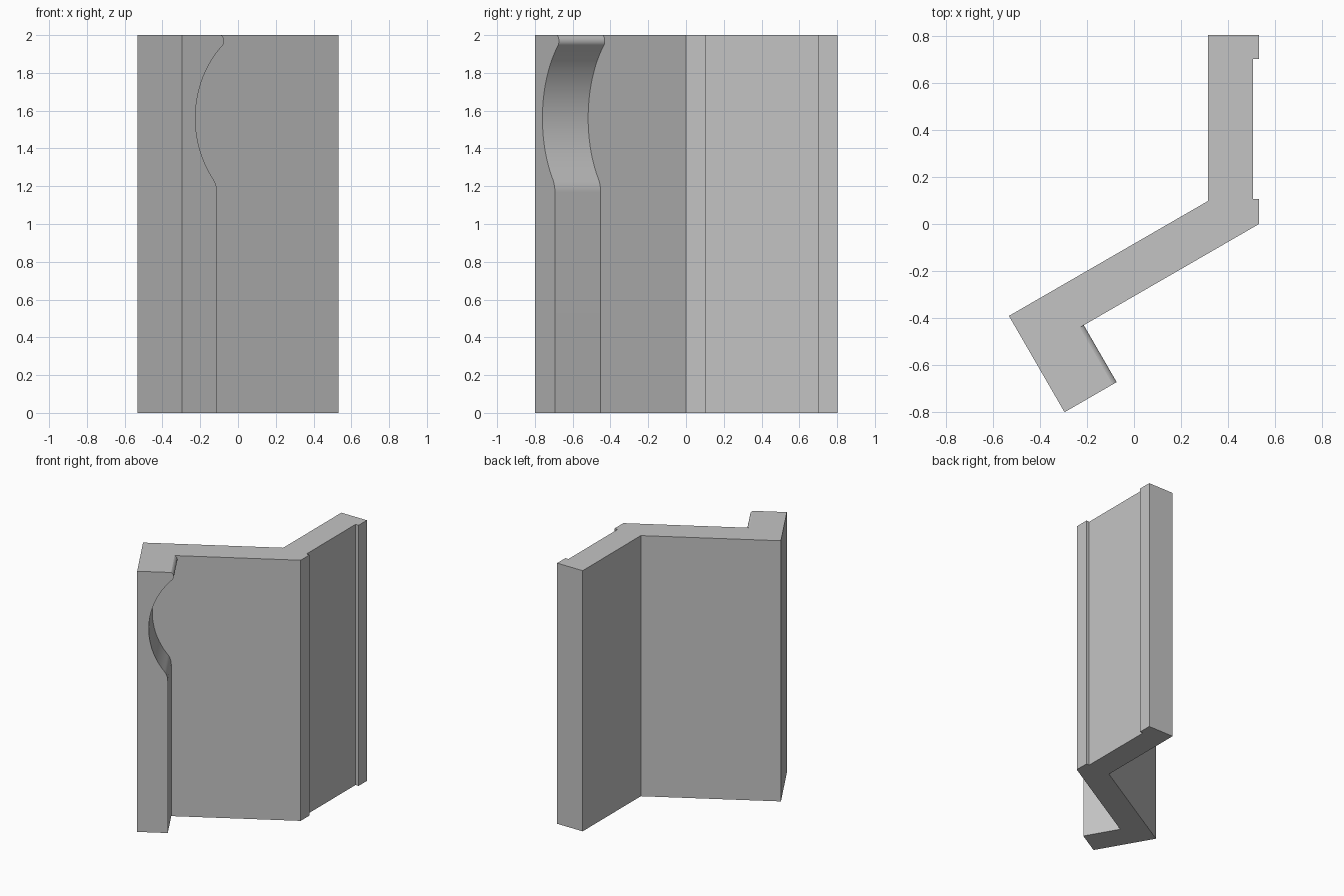
import bpy, bmesh
from math import sin, cos, radians, sqrt, atan2, degrees
from mathutils import Vector

cube = bpy.data.objects.get("Cube")
if cube:
    bpy.data.objects.remove(cube)

HEIGHT = 2.0
ALONG = Vector((cos(radians(30)), sin(radians(30))))   # along the slanted panel
OUT = Vector((ALONG.y, -ALONG.x))                      # out along the short leg
HEEL = Vector((-0.532, -0.391))                        # outer corner of panel and leg
TOE = Vector((0.532, 0.0))                             # front corner of panel and wing
LEG = 0.473
THICK = (TOE - HEEL).dot(OUT)


def arc(cx, cz, r, a0, a1, steps):
    """Points (width, height) on an arc, angles in degrees."""
    angles = [radians(a0 + (a1 - a0) * i / steps) for i in range(steps + 1)]
    return [(cx + r * cos(a), cz + r * sin(a)) for a in angles]


# Leg width against height: straight, round shoulder, wide scoop, rounded lip
straight, lip = 0.2136, 0.256
R, r_low, r_top = 0.53, 0.12, 0.035
cw, cz = 0.081 + R, 1.56
low_w, top_w = straight - r_low, lip - r_top
low_z = cz - sqrt((R + r_low) ** 2 - (cw - low_w) ** 2)
top_z = cz + sqrt((R + r_top) ** 2 - (cw - top_w) ** 2)
low_a = degrees(atan2(cz - low_z, cw - low_w))
top_a = degrees(atan2(top_z - cz, cw - top_w))
end_a = degrees(atan2(HEIGHT - top_z, sqrt(r_top ** 2 - (HEIGHT - top_z) ** 2)))
widths = [(straight, 0.0)]
widths += arc(low_w, low_z, r_low, 0, low_a, 10)
widths += arc(cw, cz, R, 180 + low_a, 180 - top_a, 40)[1:]
widths += arc(top_w, top_z, r_top, -top_a, end_a, 14)[1:]


def plan(w):
    """Outline of the section, with the leg w wide."""
    wing_x = 0.315
    wing_y = HEEL.y + (wing_x - HEEL.x) * ALONG.y / ALONG.x
    return [HEEL, HEEL + OUT * LEG, HEEL + OUT * LEG + ALONG * w,
            HEEL + OUT * THICK + ALONG * w, TOE,
            (TOE.x, 0.107), (0.506, 0.107), (0.506, 0.702), (TOE.x, 0.702),
            (TOE.x, 0.803), (wing_x, 0.803), (wing_x, wing_y)]


# Loft the section upward, then merge the flat strips
bm = bmesh.new()
rings = [[bm.verts.new((p[0], p[1], z)) for p in plan(w)] for w, z in widths]
for a, b in zip(rings, rings[1:]):
    for i in range(len(a)):
        j = (i + 1) % len(a)
        bm.faces.new((a[i], a[j], b[j], b[i]))
bm.faces.new(rings[0][::-1])
bm.faces.new(rings[-1])
bmesh.ops.dissolve_limit(bm, angle_limit=radians(0.2), verts=bm.verts, edges=bm.edges)
bmesh.ops.recalc_face_normals(bm, faces=bm.faces)
mesh = bpy.data.meshes.new("angled_panel")
bm.to_mesh(mesh)
bm.free()
panel = bpy.data.objects.new("angled_panel", mesh)
bpy.context.collection.objects.link(panel)

# Plain grey
grey = bpy.data.materials.new("plain grey")
grey.use_nodes = True
colour = (0.55, 0.55, 0.55, 1)
grey.diffuse_color = colour
grey.node_tree.nodes["Principled BSDF"].inputs["Base Color"].default_value = colour
mesh.materials.append(grey)

bpy.ops.object.select_all(action='DESELECT')
panel.select_set(True)
bpy.context.view_layer.objects.active = panel
bpy.ops.object.shade_smooth_by_angle(angle=radians(30))
